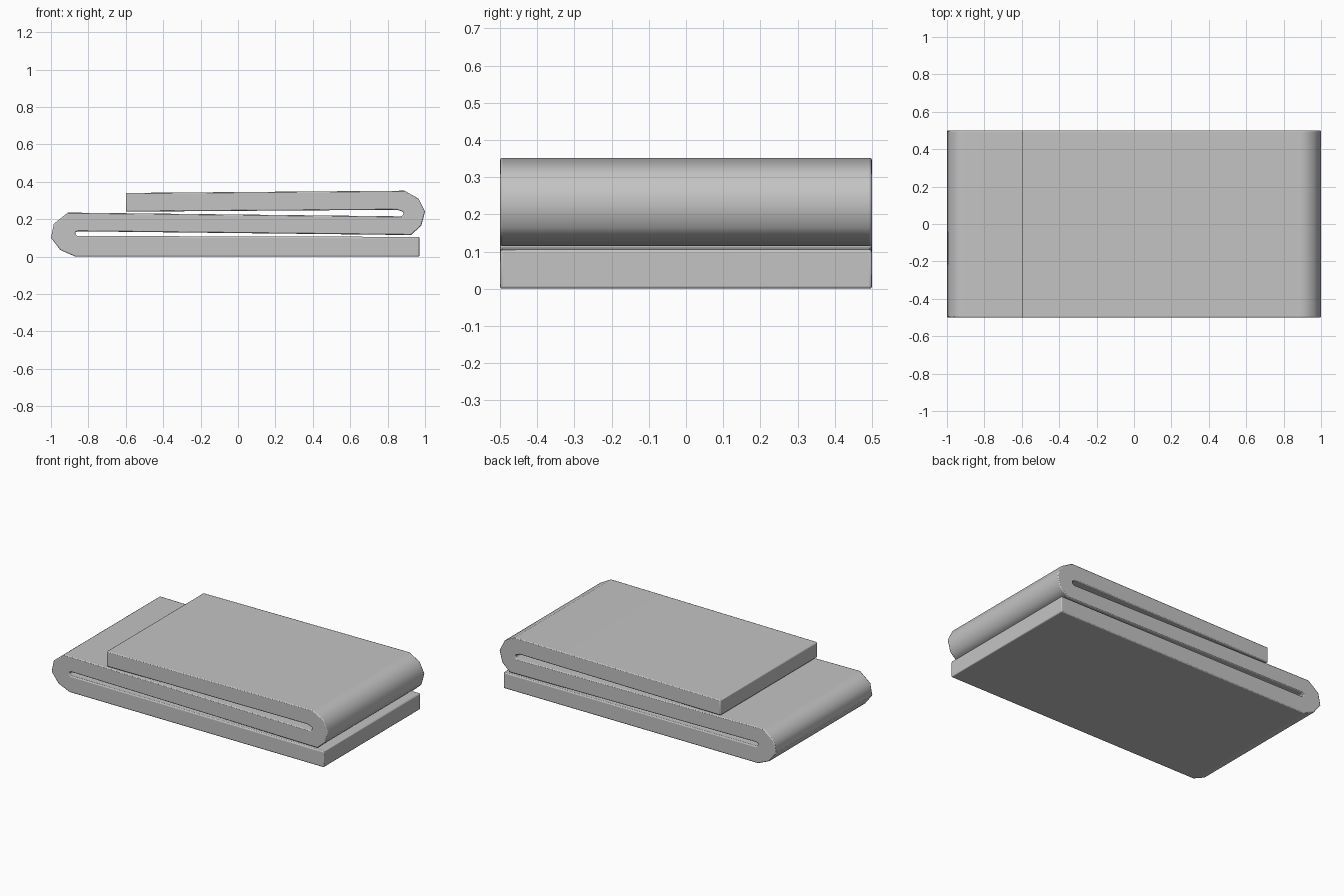
import bpy
import bmesh
import math

old = bpy.data.objects.get("Cube")
if old:
    bpy.data.objects.remove(old, do_unlink=True)

HALF_WIDTH = 0.5

# Cloth material
cloth = bpy.data.materials.new("soft_grey_cloth")
cloth.use_nodes = True
grey = (0.55, 0.55, 0.55, 1)
cloth.diffuse_color = grey
shader = cloth.node_tree.nodes["Principled BSDF"]
shader.inputs["Base Color"].default_value = grey
shader.inputs["Roughness"].default_value = 0.8

# Two sides of the cloth, paired point by point along the double fold (x, z)
side_a = [(0.97, 0), (-0.87, 0), (-0.95, 0.035), (-1, 0.10), (-0.985, 0.175),
          (-0.91, 0.235), (0.87, 0.215), (0.88, 0.22), (0.885, 0.23),
          (0.88, 0.24), (0.85, 0.25), (-0.6, 0.24)]
side_b = [(0.97, 0.105), (-0.86, 0.11), (-0.868, 0.117), (-0.87, 0.124),
          (-0.868, 0.13), (-0.855, 0.135), (0.925, 0.115), (0.98, 0.165),
          (1, 0.24), (0.965, 0.31), (0.89, 0.352), (-0.6, 0.34)]

# Front face of the fold as a strip of quads, extruded to the back
bm = bmesh.new()


def rail(points):
    return [bm.verts.new((x, -HALF_WIDTH, z)) for x, z in points]


a, b = rail(side_a), rail(side_b)
strip = [bm.faces.new((a[i], a[i + 1], b[i + 1], b[i])) for i in range(len(a) - 1)]
back = bmesh.ops.extrude_face_region(bm, geom=strip, use_keep_orig=True)["geom"]
for v in back:
    if isinstance(v, bmesh.types.BMVert):
        v.co.y = HALF_WIDTH
bmesh.ops.recalc_face_normals(bm, faces=bm.faces)

mesh = bpy.data.meshes.new("folded_cloth")
bm.to_mesh(mesh)
bm.free()
mesh.materials.append(cloth)
towel = bpy.data.objects.new("folded_cloth", mesh)
bpy.context.collection.objects.link(towel)

# Softened rims and smooth folds
bpy.context.view_layer.objects.active = towel
towel.select_set(True)
bpy.ops.object.shade_smooth_by_angle(angle=math.radians(60))
bevel = towel.modifiers.new("rim_bevel", 'BEVEL')
bevel.width = 0.006
bevel.segments = 2
bevel.limit_method = 'ANGLE'
bevel.angle_limit = math.radians(65)
bevel.use_clamp_overlap = False
normals = towel.modifiers.new("flat_layers", 'WEIGHTED_NORMAL')
normals.keep_sharp = True
